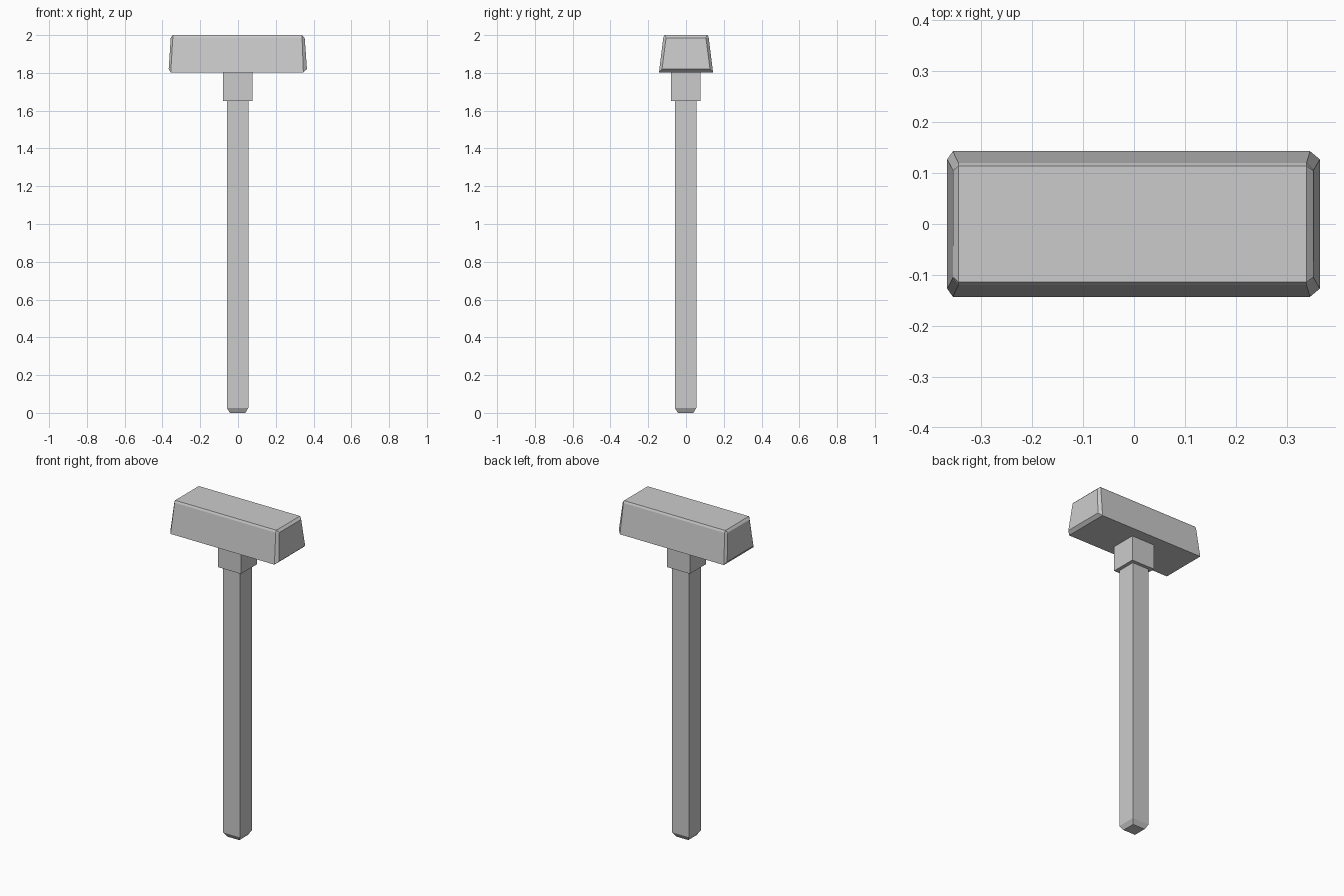
import bpy, bmesh

if "Cube" in bpy.data.objects:
    bpy.data.objects.remove(bpy.data.objects["Cube"])


def loft(name, rings):
    """Skin a list of equal-length point rings and cap both ends."""
    bm = bmesh.new()
    loops = [[bm.verts.new(p) for p in ring] for ring in rings]
    n = len(loops[0])
    for a, b in zip(loops, loops[1:]):
        for i in range(n):
            j = (i + 1) % n
            bm.faces.new((a[i], a[j], b[j], b[i]))
    bm.faces.new(loops[0])
    bm.faces.new(loops[-1])
    bmesh.ops.recalc_face_normals(bm, faces=bm.faces)
    mesh = bpy.data.meshes.new(name)
    bm.to_mesh(mesh)
    bm.free()
    obj = bpy.data.objects.new(name, mesh)
    bpy.context.collection.objects.link(obj)
    return obj


def square(r, z, c=-0.002):
    return [(c + sx * r, c + sy * r, z)
            for sx, sy in ((-1, -1), (1, -1), (1, 1), (-1, 1))]


def section(x_low, x_high, y_low, y_high, z_low, z_high, edge):
    """Tapered head cross-section with slightly eased top edges."""
    half = [(x_low, y_low, z_low), (x_high, y_high, z_high - edge),
            (x_high, y_high - edge / 2, z_high)]
    return half + [(x, -y, z) for x, y, z in reversed(half)]


# Square handle with a tapered foot
loft("handle", [square(0.041, 0), square(0.057, 0.027), square(0.057, 1.66)])

# Collar under the head
loft("collar", [square(0.078, 1.65), square(0.078, 1.81)])

# Tapered head with chamfered ends
full = (0.143, 0.12, 1.803, 2.0, 0.012)
inset = (0.127, 0.106, 1.82, 1.986, 0.004)
loft("head", [
    section(-0.367, -0.356, *inset),
    section(-0.356, -0.345, *full),
    section(0.346, 0.339, *full),
    section(0.365, 0.353, *inset),
])
